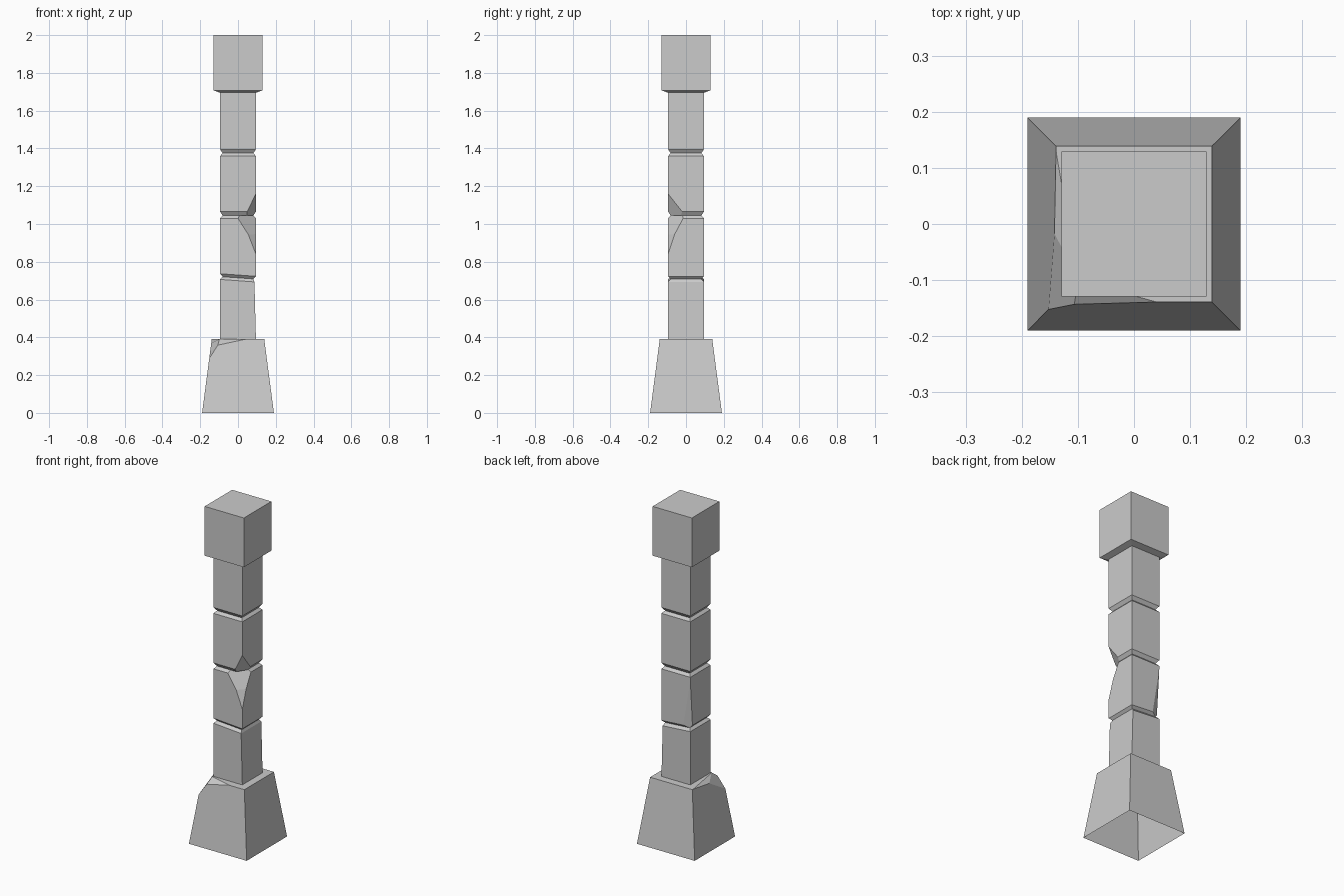
import bpy, bmesh
from mathutils import Vector
from mathutils.geometry import normal

if "Cube" in bpy.data.objects:
    bpy.data.objects.remove(bpy.data.objects["Cube"])


def chip(bm, a, b, c, inside):
    """Slice off the side of plane abc that faces away from the inside point."""
    n = normal(Vector(a), Vector(b), Vector(c))
    if n.dot(Vector(inside) - Vector(a)) > 0:
        n.negate()
    geom = bm.verts[:] + bm.edges[:] + bm.faces[:]
    cut = bmesh.ops.bisect_plane(bm, geom=geom, plane_co=a, plane_no=n,
                                 dist=1e-6, clear_outer=True)
    edges = [e for e in cut['geom_cut'] if isinstance(e, bmesh.types.BMEdge)]
    bmesh.ops.contextual_create(bm, geom=edges)


def block(name, rings, chips=(), open_bottom=False, open_top=False):
    """Stack square rings (z, half width, tilt, right-side pull) into a solid."""
    bm = bmesh.new()
    loops = []
    for z, h, tilt, pull in rings:
        loops.append([bm.verts.new((x * h - (pull if x > 0 else 0), y * h, z + tilt * x * h))
                      for x, y in ((-1, -1), (1, -1), (1, 1), (-1, 1))])
    for lo, hi in zip(loops, loops[1:]):
        for i in range(4):
            j = (i + 1) % 4
            bm.faces.new((lo[i], lo[j], hi[j], hi[i]))
    bm.faces.new(loops[0][::-1])
    bm.faces.new(loops[-1])
    z0, z1 = rings[0][0], rings[-1][0]
    for p in chips:
        chip(bm, *p, (0, 0, (z0 + z1) / 2))
    bmesh.ops.recalc_face_normals(bm, faces=bm.faces[:])
    bm.normal_update()
    # remove the ends that are hidden or hollow
    dead = [f for f in bm.faces
            if (open_bottom and f.normal.z < -0.99 and f.calc_center_median().z < z0 + 0.01)
            or (open_top and f.normal.z > 0.99 and f.calc_center_median().z > z1 - 0.01)]
    bmesh.ops.delete(bm, geom=dead, context='FACES')
    me = bpy.data.meshes.new(name)
    bm.to_mesh(me)
    bm.free()
    ob = bpy.data.objects.new(name, me)
    bpy.context.collection.objects.link(ob)
    return ob


W, G, C = 0.095, 0.081, 0.02   # shaft half width, groove half width, chamfer height
T = -0.07                      # tilt of the lowest joint

# tapered hollow foot with a broken corner
block("base", [(0, 0.19, 0, 0), (0.39, 0.139, 0, 0)], [
    ((0.04, -0.139, 0.39), (-0.1, -0.1, 0.39), (-0.145, -0.145, 0.35)),
    ((-0.139, 0.13, 0.39), (-0.1, -0.1, 0.39), (-0.145, -0.145, 0.35)),
    ((-0.115, -0.146, 0.345), (-0.154, -0.154, 0.285), (-0.147, -0.02, 0.36)),
], open_bottom=True)

# four stacked shaft stones
block("shaft_stone_1", [(0.385, W, 0, 0), (0.70, W, T, 0.008), (0.715, G, T, 0)],
      open_bottom=True)
block("shaft_stone_2", [(0.715, G, T, 0), (0.73, W, T, 0), (1.03, W, 0, 0), (1.045, G, 0, 0)], [
    ((0.0, -W, 1.03), (W, -0.015, 1.03), (W, -W, 0.88)),
    ((0.06, -W, 0.93), (W, -0.065, 0.93), (W, -W, 0.84)),
    ((-W, W, 1.01), (-0.05, W, 0.735), (-W, 0.075, 0.735)),
])
block("shaft_stone_3", [(1.045, G, 0, 0), (1.065, W, 0, 0), (1.36, W, 0, 0), (1.375, G, 0, 0)], [
    ((W, -W, 1.16), (0.048, -W, 1.065), (W, -0.02, 1.065)),
], open_top=True)
block("shaft_stone_4", [(1.375, G, 0, 0), (1.395, W, 0, 0), (1.70, W, 0, 0)],
      open_bottom=True, open_top=True)

# square capital with a sloped underside
block("capital", [(1.695, W, 0, 0), (1.707, 0.129, 0, 0), (2.0, 0.129, 0, 0)], open_bottom=True)
